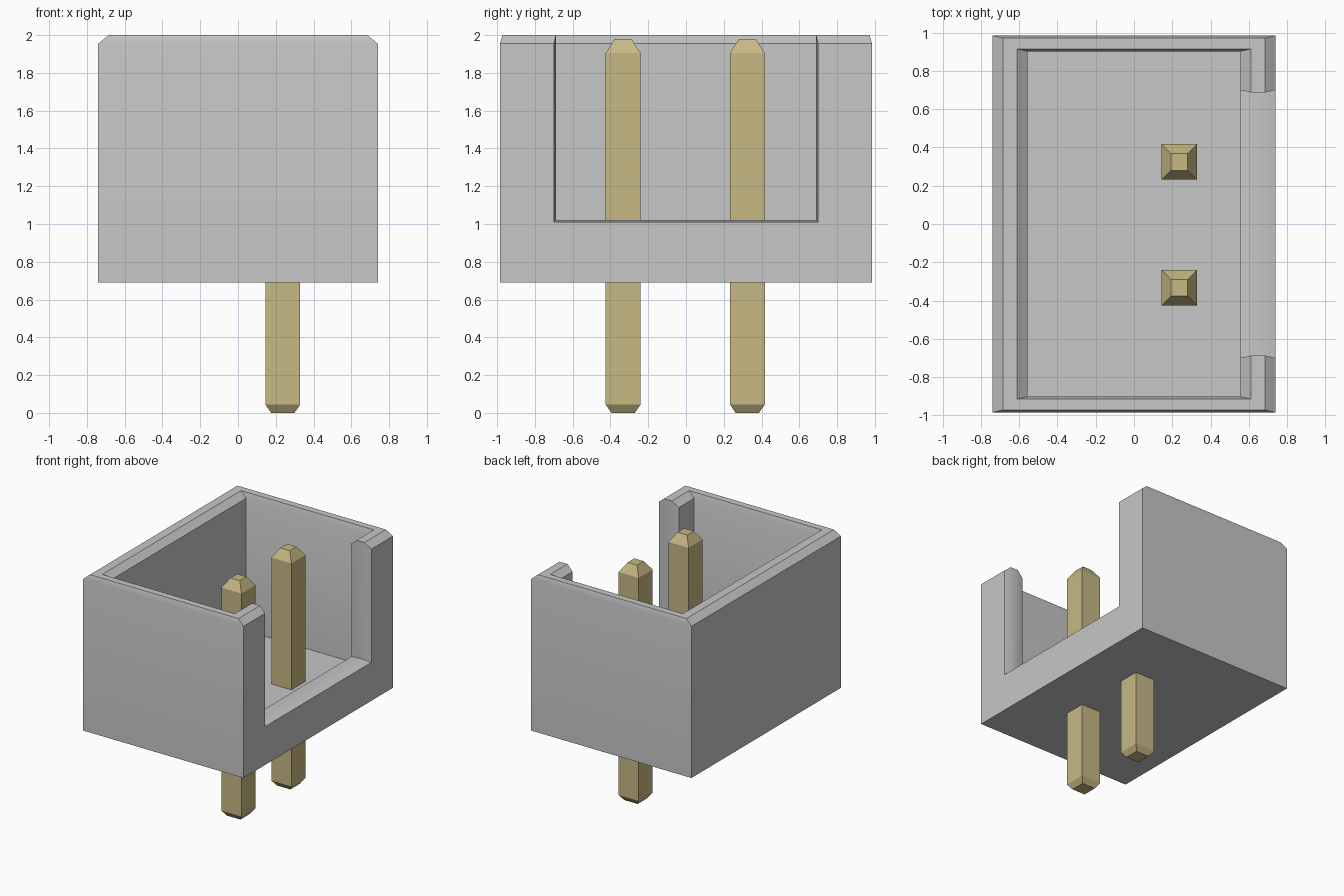
import bpy
import bmesh

cube = bpy.data.objects.get("Cube")
if cube:
    bpy.data.objects.remove(cube, do_unlink=True)


def make_material(name, rgb):
    mat = bpy.data.materials.new(name)
    mat.use_nodes = True
    mat.diffuse_color = (*rgb, 1)
    mat.node_tree.nodes["Principled BSDF"].inputs["Base Color"].default_value = (*rgb, 1)
    return mat


grey = make_material("grey plastic", (0.57, 0.57, 0.57))
gold = make_material("pale gold metal", (0.57, 0.48, 0.23))


def loft(name, rings, mat):
    """Skin a stack of four-cornered rings and cap both ends."""
    bm = bmesh.new()
    loops = [[bm.verts.new(p) for p in ring] for ring in rings]
    for a, b in zip(loops, loops[1:]):
        for i in range(4):
            j = (i + 1) % 4
            bm.faces.new((a[i], a[j], b[j], b[i]))
    bm.faces.new(loops[0][::-1])
    bm.faces.new(loops[-1])
    bmesh.ops.recalc_face_normals(bm, faces=bm.faces)
    mesh = bpy.data.meshes.new(name)
    bm.to_mesh(mesh)
    bm.free()
    mesh.materials.append(mat)
    obj = bpy.data.objects.new(name, mesh)
    bpy.context.collection.objects.link(obj)
    return obj


def rect(hx, hy, z, cx=0.0, cy=0.0):
    return [(cx + sx * hx, cy + sy * hy, z)
            for sx, sy in ((-1, -1), (1, -1), (1, 1), (-1, 1))]


# Open box: outer wall, chamfered rim, inner wall and sunken floor
housing = loft("housing", [
    rect(0.74, 0.985, 0.69), rect(0.74, 0.985, 1.955), rect(0.685, 0.972, 2.0),
    rect(0.612, 0.915, 2.0), rect(0.557, 0.903, 1.955), rect(0.557, 0.903, 0.85),
], grey)

# Slot in the +x wall, slightly tighter in the middle of the wall thickness
slot_sections = [(0.50, 0.70, 1.01), (0.557, 0.70, 1.01), (0.612, 0.688, 1.022),
                 (0.685, 0.688, 1.022), (0.74, 0.70, 1.01), (0.80, 0.70, 1.01)]
cutter = loft("slot_cutter", [
    [(x, -h, z), (x, h, z), (x, h, 2.2), (x, -h, 2.2)] for x, h, z in slot_sections
], grey)
cutter.hide_render = True

cut = housing.modifiers.new("slot", 'BOOLEAN')
cut.operation = 'DIFFERENCE'
cut.solver = 'EXACT'
cut.object = cutter
bpy.ops.object.select_all(action='DESELECT')
bpy.context.view_layer.objects.active = housing
housing.select_set(True)
bpy.ops.object.modifier_apply(modifier=cut.name)
bpy.data.objects.remove(cutter, do_unlink=True)
bpy.ops.object.shade_smooth_by_angle()

# Square contact pins with tapered ends
pin_profile = [(0.062, 0.0), (0.0925, 0.045), (0.0925, 1.905), (0.044, 1.98)]
for name, y in (("front_pin", -0.333), ("back_pin", 0.325)):
    loft(name, [rect(h, h, z, 0.237, y) for h, z in pin_profile], gold)
